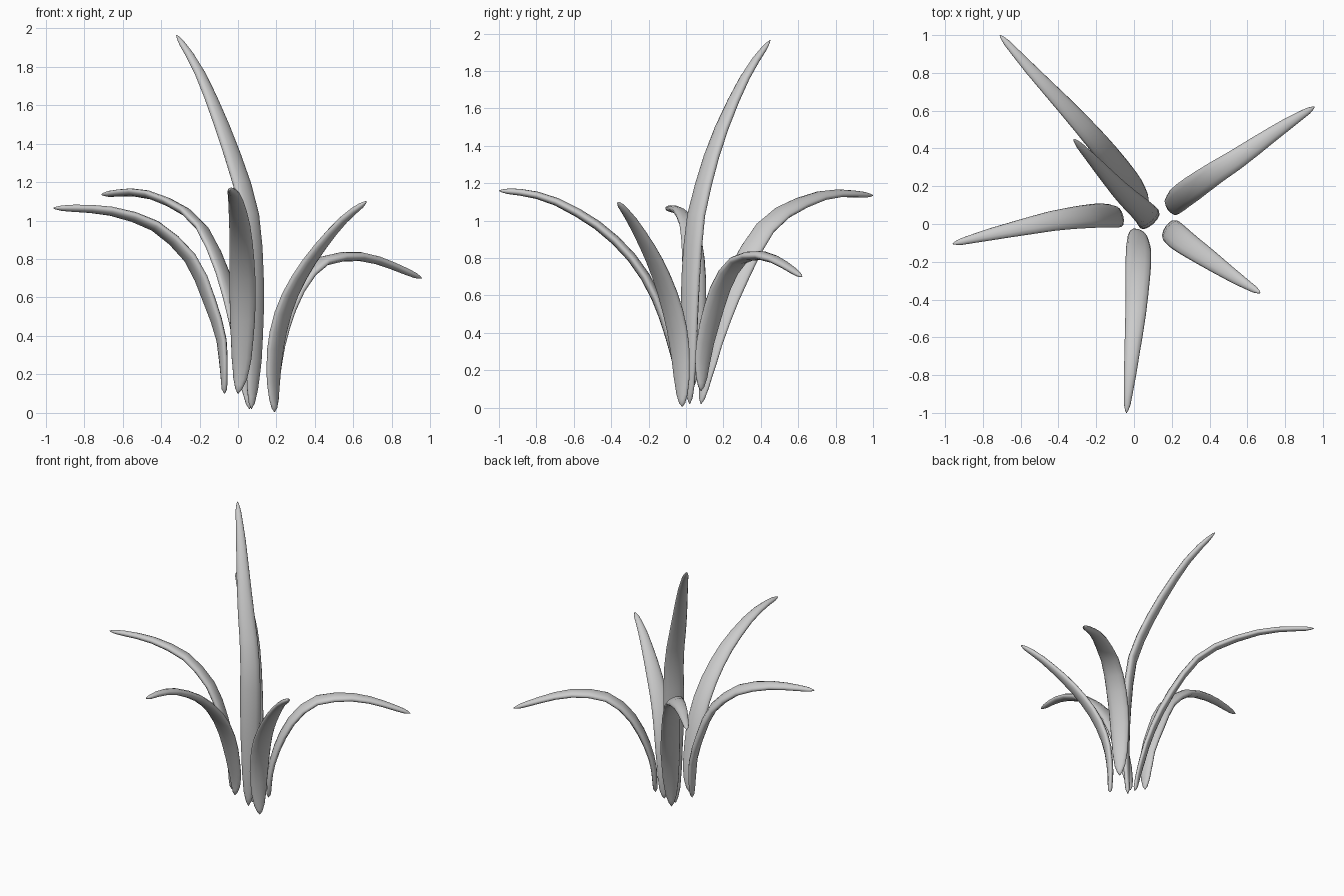
import bpy, bmesh, math
from mathutils import Vector

if "Cube" in bpy.data.objects:
    bpy.data.objects.remove(bpy.data.objects["Cube"])

SIDES = 12
# width along the blade: (fraction of length, full width)
WIDTH = [(0, .004), (.015, .035), (.05, .072), (.12, .104), (.25, .13), (.37, .138),
         (.5, .128), (.68, .104), (.88, .063), (.97, .036), (.992, .018), (1, .003)]
# thickness along the blade, as a factor
THICK = [(0, .5), (.12, .75), (.35, 1), (.7, .9), (1, .6)]
STEPS = [0, .006, .015, .03, .05, .085, .12, .18, .25, .32, .4, .48, .56, .64, .72,
         .8, .87, .93, .97, .985, .994, 1]


def lookup(table, t):
    for (a, wa), (b, wb) in zip(table, table[1:]):
        if t <= b:
            return wa + (wb - wa) * (t - a) / (b - a)
    return table[-1][1]


def spline(pts, n=12):
    """Smooth dense path through the points."""
    p = [2 * pts[0] - pts[1]] + pts + [2 * pts[-1] - pts[-2]]
    out = []
    for i in range(1, len(p) - 2):
        a, b, c, d = p[i - 1:i + 3]
        for k in range(n):
            u = k / n
            out.append(.5 * (2 * b + (c - a) * u + (2 * a - 5 * b + 4 * c - d) * u * u
                             + (3 * b - a - 3 * c + d) * u ** 3))
    return out + [pts[-1]]


def leaf(name, pts, wide=1.0, thick=.054, roll=0.0):
    path = spline([Vector(p) for p in pts])
    dist = [0]
    for a, b in zip(path, path[1:]):
        dist.append(dist[-1] + (b - a).length)

    def at(t):
        s = max(0, min(1, t)) * dist[-1]
        for i in range(len(path) - 1):
            if s <= dist[i + 1]:
                break
        return path[i].lerp(path[i + 1], min(1, (s - dist[i]) / (dist[i + 1] - dist[i])))

    out = path[-1] - path[0]
    side = Vector((-out.y, out.x, 0)).normalized()
    bm = bmesh.new()
    rings = []
    for t in STEPS:
        c = at(t)
        tan = (at(t + .03) - at(t - .03)).normalized()
        s = (side - tan * side.dot(tan)).normalized()
        r = roll * min(1, t * 2.5)
        s = s * math.cos(r) - s.cross(tan) * math.sin(r)
        nrm = s.cross(tan)
        w = lookup(WIDTH, t) * wide / 2
        h = min(w * .8, thick / 2 * lookup(THICK, t))
        rings.append([bm.verts.new(c + s * w * math.cos(a) + nrm * h * math.sin(a))
                      for a in (2 * math.pi * k / SIDES for k in range(SIDES))])
    for r, q in zip(rings, rings[1:]):
        for k in range(SIDES):
            j = (k + 1) % SIDES
            bm.faces.new((r[k], r[j], q[j], q[k]))
    bm.faces.new(rings[0])
    bm.faces.new(rings[-1])
    bmesh.ops.recalc_face_normals(bm, faces=bm.faces)
    for f in bm.faces:
        f.smooth = True
    me = bpy.data.meshes.new(name)
    bm.to_mesh(me)
    bm.free()
    bpy.context.collection.objects.link(bpy.data.objects.new(name, me))


# tall upright blade
leaf("tall_leaf", [(.07, .02, .02), (.083, .018, .3), (.083, .023, .65), (.063, .05, 1), (.018, .095, 1.2),
                   (-.05, .155, 1.4), (-.125, .235, 1.6), (-.215, .335, 1.8), (-.32, .45, 1.965)], 1.0, .058)
# long arching blade, back left
leaf("back_left_leaf", [(.06, .08, .02), (.04, .115, .2), (0, .18, .45), (-.08, .29, .73), (-.2, .44, .98),
                        (-.37, .63, 1.1), (-.53, .8, 1.145), (-.71, 1, 1.135)], 1.03, .05, .4)
# left blade
leaf("left_leaf", [(-.07, .03, .1), (-.075, .035, .25), (-.09, .04, .4), (-.155, .045, .6), (-.245, .04, .8),
                   (-.42, .018, .965), (-.6, -.02, 1.035), (-.76, -.055, 1.06), (-.96, -.105, 1.065)], 1.0, .056, .25)
# front blade
leaf("front_leaf", [(0, -.035, .1), (.015, -.05, .22), (.022, -.095, .4), (.024, -.165, .6), (.02, -.28, .79),
                    (.01, -.46, .965), (-.01, -.68, 1.095), (-.025, -.84, 1.145), (-.04, -1, 1.16)])
# drooping blade, back right
leaf("back_right_leaf", [(.19, .08, .09), (.2, .095, .3), (.245, .14, .5), (.32, .195, .665), (.42, .265, .775),
                         (.53, .335, .81), (.66, .425, .81), (.79, .515, .77), (.955, .62, .7)])
# short blade, front right
leaf("front_right_leaf", [(.19, -.02, .005), (.185, -.025, .2), (.205, -.045, .4), (.265, -.095, .6),
                          (.38, -.175, .8), (.54, -.285, .995), (.668, -.365, 1.1)])
